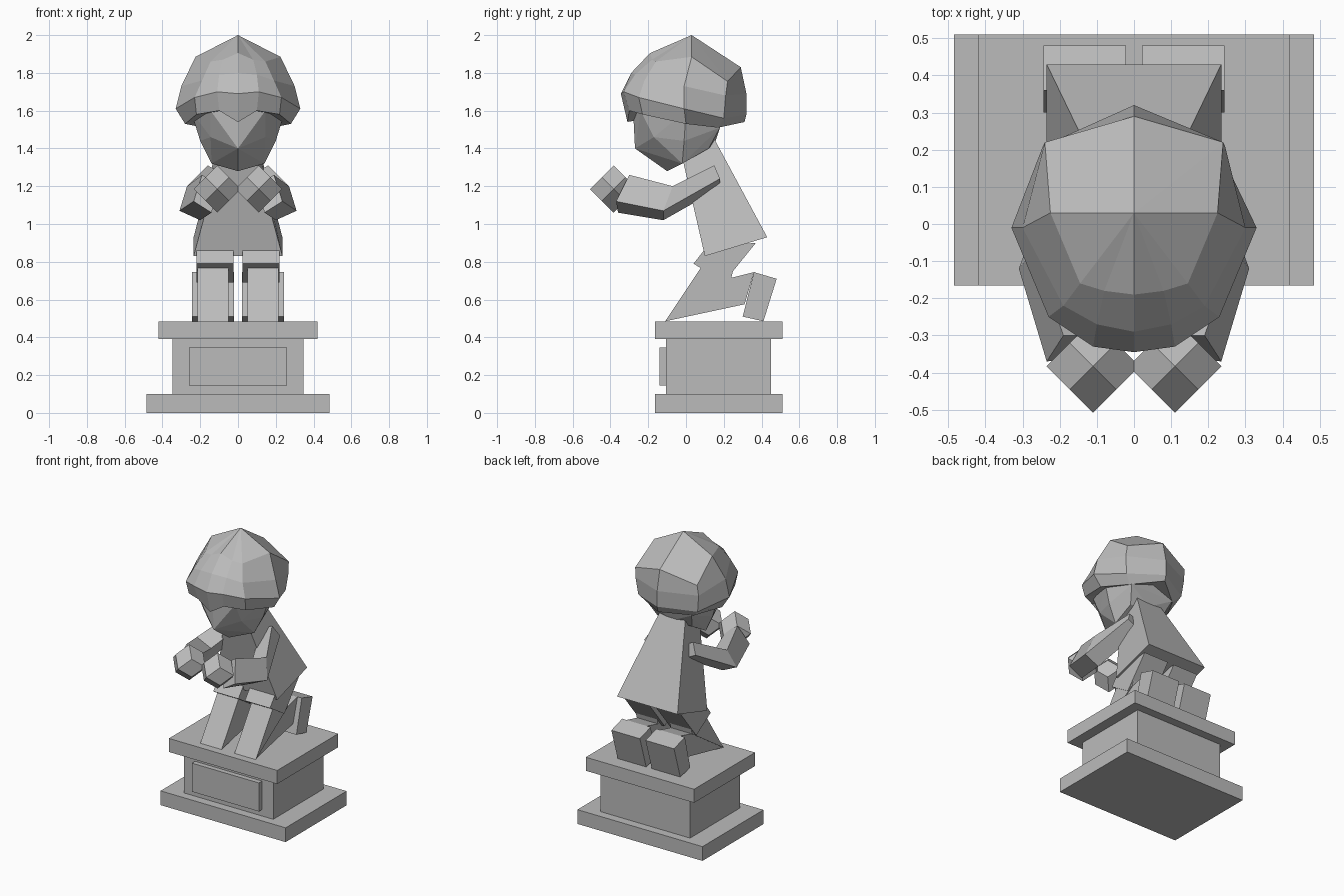
import bpy, bmesh

old = bpy.data.objects.get("Cube")
if old:
    bpy.data.objects.remove(old, do_unlink=True)

stone = bpy.data.materials.new("grey_stone")
stone.use_nodes = True
GREY = (0.5, 0.5, 0.5, 1)
stone.diffuse_color = GREY
stone.node_tree.nodes["Principled BSDF"].inputs["Base Color"].default_value = GREY


def finish(name, bm):
    bmesh.ops.recalc_face_normals(bm, faces=bm.faces[:])
    mesh = bpy.data.meshes.new(name)
    bm.to_mesh(mesh)
    bm.free()
    mesh.materials.append(stone)
    obj = bpy.data.objects.new(name, mesh)
    bpy.context.scene.collection.objects.link(obj)
    return obj


def loft(name, rings):
    """Skin closed rings of equal length and cap both ends."""
    bm = bmesh.new()
    loops = [[bm.verts.new(p) for p in ring] for ring in rings]
    n = len(loops[0])
    for a, b in zip(loops, loops[1:]):
        for i in range(n):
            j = (i + 1) % n
            bm.faces.new((a[i], a[j], b[j], b[i]))
    bm.faces.new(loops[0])
    bm.faces.new(loops[-1])
    return finish(name, bm)


def hull(name, points):
    bm = bmesh.new()
    for p in points:
        bm.verts.new(p)
    res = bmesh.ops.convex_hull(bm, input=bm.verts[:])
    loose = [v for v in bm.verts if not v.link_faces]
    bmesh.ops.delete(bm, geom=loose, context='VERTS')
    return finish(name, bm)


def box(name, half_x, y0, y1, z0, z1):
    ring = [(y0, z0), (y1, z0), (y1, z1), (y0, z1)]
    return loft(name, [[(x, y, z) for y, z in ring] for x in (-half_x, half_x)])


def profile(name, side, x0, x1, points):
    """Extrude a side-view outline between two x positions."""
    return loft(name, [[(side * x, y, z) for y, z in points] for x in (x0, x1)])


def both_sides(points):
    return points + [(-x, y, z) for x, y, z in points if x]


# Pedestal
box("pedestal_foot", .485, -.165, .51, 0, .1)
box("pedestal_block", .347, -.105, .45, .1, .39)
box("pedestal_top", .42, -.165, .51, .39, .485)
box("pedestal_plaque", .26, -.14, -.1, .145, .345)

# Torso flaring towards the hem
hem = [(.235, .1, .83), (.235, .43, .93), (-.235, .43, .93), (-.235, .1, .83)]
neck = [(.1, -.015, 1.33), (.1, .15, 1.45), (-.1, .15, 1.45), (-.1, -.015, 1.33)]
loft("torso", [hem, neck])

# Limbs on each side
for side, word in ((1, "left"), (-1, "right")):
    profile(word + "_shorts", side, .025, .22,
            [(.04, .79), (.2, .69), (.37, .9), (.11, .88)])
    profile(word + "_shin", side, .05, .21,
            [(-.11, .485), (.31, .575), (.36, .745), (.24, .715)])
    profile(word + "_thigh", side, .05, .215,
            [(-.11, .485), (.24, .715), (.26, .8), (.1, .8)])
    profile(word + "_foot", side, .022, .243,
            [(.3, .51), (.41, .485), (.48, .71), (.36, .745)])

    shoulder = [(.16, .15, 1.31), (.2, .18, 1.24), (.1, .18, 1.19), (.07, .15, 1.26)]
    elbow = [(.27, -.07, 1.2), (.31, -.12, 1.07), (.2, -.12, 1.02), (.16, -.07, 1.15)]
    wrist = [(.19, -.3, 1.26), (.235, -.37, 1.12), (.14, -.36, 1.06), (.1, -.3, 1.2)]
    loft(word + "_arm", [[(side * x, y, z) for x, y, z in ring]
                         for ring in (shoulder, elbow, wrist)])

    # Faceted fist with twelve diamond faces
    r, h = .125, .0625
    tips = [(r, 0, 0), (-r, 0, 0), (0, r, 0), (0, -r, 0), (0, 0, r), (0, 0, -r)]
    tips += [(x, y, z) for x in (-h, h) for y in (-h, h) for z in (-h, h)]
    hull(word + "_fist", [(side * .11 + x, y - .383, z + 1.185) for x, y, z in tips])

# Face with a pointed chin
hull("head", both_sides([
    (0, -.28, 1.6), (0, -.27, 1.4), (0, -.1, 1.28), (0, .15, 1.42), (0, .2, 1.6),
    (.145, -.24, 1.6), (.145, -.17, 1.46), (.25, 0, 1.6), (.2, -.01, 1.44),
    (.14, -.02, 1.32), (.13, .12, 1.4), (.17, .18, 1.51), (.17, .18, 1.6)]))

# Hair cap: half rings from front centre to back centre, mirrored
half_rings = [
    [(0, -.19, 1.905), (.08, -.18, 1.87), (.145, -.16, 1.86),
     (.225, .03, 1.885), (.24, .22, 1.755), (0, .29, 1.83)],
    [(0, -.29, 1.8), (.1, -.27, 1.79), (.19, -.22, 1.76),
     (.3, -.01, 1.73), (.245, .21, 1.68), (0, .32, 1.69)],
    [(0, -.345, 1.69), (.11, -.33, 1.7), (.23, -.25, 1.67),
     (.33, -.01, 1.61), (.23, .2, 1.56), (0, .32, 1.58)],
    [(0, -.31, 1.54), (.1, -.3, 1.6), (.22, -.23, 1.58),
     (.28, 0, 1.53), (.18, .17, 1.51), (0, .31, 1.54)],
]
crown = [[(0, .03, 2)] * 10]
under = [[(0, 0, 1.6)] * 10]
rings = [h + [(-x, y, z) for x, y, z in h[-2:0:-1]] for h in half_rings]
hair = loft("hair", crown + rings + under)
bm = bmesh.new()
bm.from_mesh(hair.data)
bmesh.ops.remove_doubles(bm, verts=bm.verts[:], dist=.0001)
bmesh.ops.recalc_face_normals(bm, faces=bm.faces[:])
bm.to_mesh(hair.data)
bm.free()
